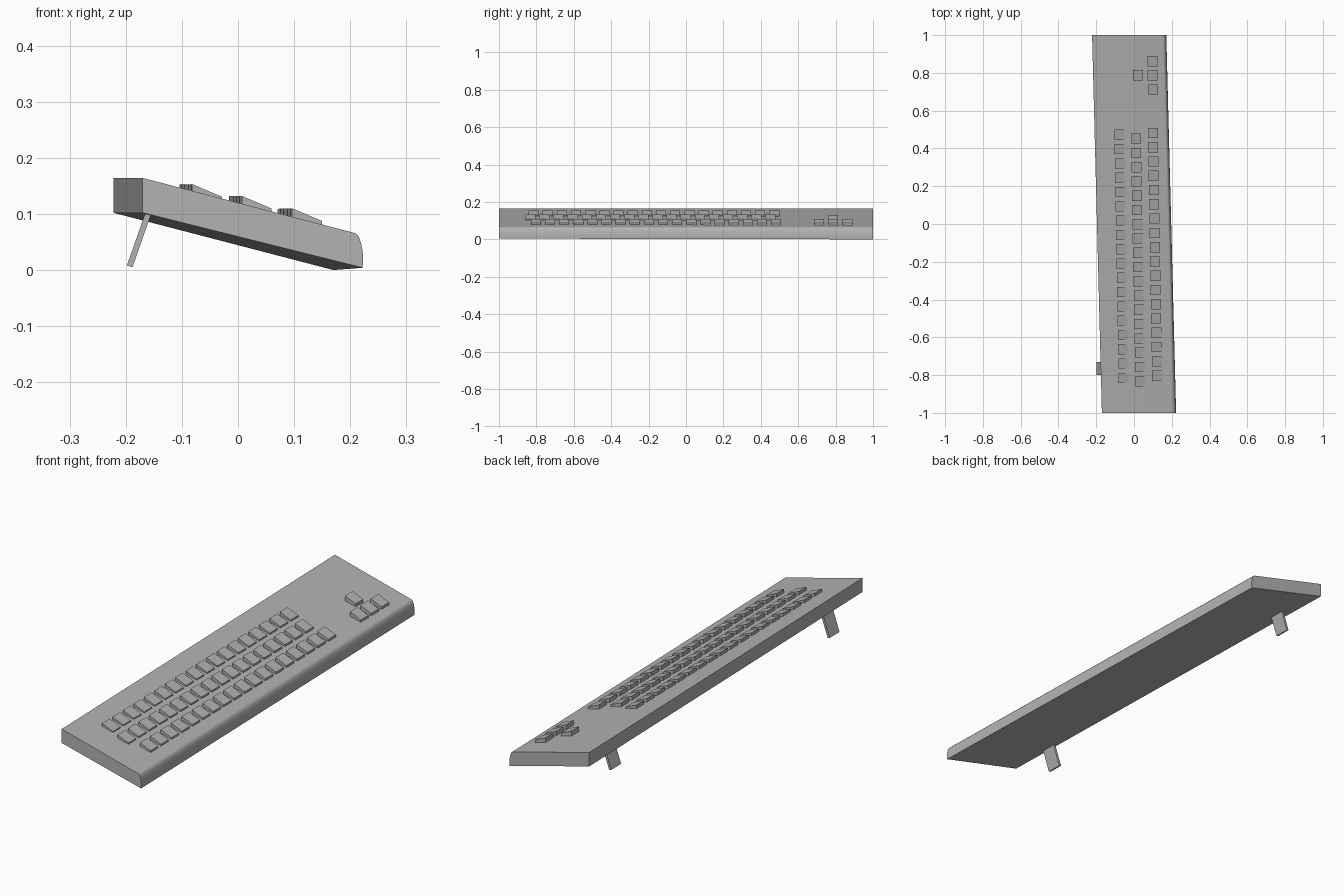
import bpy, bmesh

if "Cube" in bpy.data.objects:
    bpy.data.objects.remove(bpy.data.objects["Cube"])

BODY_SKEW = -0.026   # x drift of the case per unit y
KEY_SKEW = -0.018    # x drift of the key rows per unit y

# Dark grey plastic for every part
grey = bpy.data.materials.new("dark_grey_plastic")
grey.diffuse_color = (0.45, 0.45, 0.45, 1)
grey.use_nodes = True
grey.node_tree.nodes["Principled BSDF"].inputs["Base Color"].default_value = grey.diffuse_color


def add_prism(bm, profile, y0, y1, skew=0.0):
    """Extrude an x-z profile from y0 to y1, optionally skewed in x."""
    a = [bm.verts.new((x + skew * y0, y0, z)) for x, z in profile]
    b = [bm.verts.new((x + skew * y1, y1, z)) for x, z in profile]
    n = len(profile)
    bm.faces.new(a)
    bm.faces.new(b[::-1])
    for i in range(n):
        j = (i + 1) % n
        bm.faces.new((a[j], a[i], b[i], b[j]))


def finish(bm, name):
    bmesh.ops.recalc_face_normals(bm, faces=bm.faces)
    mesh = bpy.data.meshes.new(name)
    bm.to_mesh(mesh)
    bm.free()
    mesh.materials.append(grey)
    obj = bpy.data.objects.new(name, mesh)
    bpy.context.collection.objects.link(obj)
    return obj


# Case: tilted slab with rounded front edge
bm = bmesh.new()
add_prism(bm, [(-0.196, 0.102), (0.196, 0.002), (0.197, 0.018), (0.196, 0.035),
               (0.193, 0.049), (0.189, 0.060), (0.184, 0.065), (0.178, 0.067),
               (-0.196, 0.164)], -1, 1, BODY_SKEW)
# lowest corner touches the floor
for v in bm.verts:
    if v.co.z < 0.003:
        v.co.z = 0.0 if v.co.y > 0 else 0.004
case = finish(bm, "case")
bpy.context.view_layer.objects.active = case
case.select_set(True)
bpy.ops.object.shade_smooth_by_angle()


def add_key(bm, x, y, z):
    """Wedge key: x is the back edge, z the top of the back edge."""
    add_prism(bm, [(x, z), (x + 0.053, z - 0.0225),
                   (x + 0.053, z - 0.04), (x, z - 0.027)], y - 0.027, y + 0.027)


# Three key rows: back edge x at y = 0, back top z, first and last key y
ROWS = {"back_key_row": (-0.096, 0.153, 0.472, -0.815),
        "middle_key_row": (-0.008, 0.132, 0.452, -0.832),
        "front_key_row": (0.082, 0.110, 0.482, -0.803)}
for name, (x, z, y0, y1) in ROWS.items():
    bm = bmesh.new()
    for i in range(18):
        y = y0 + (y1 - y0) * i / 17
        add_key(bm, x + KEY_SKEW * y, y, z)
    finish(bm, name)

# Arrow key cluster
bm = bmesh.new()
for y in (0.712, 0.787, 0.862):
    add_key(bm, 0.086 + KEY_SKEW * y, y, 0.109)
add_key(bm, -0.005, 0.787, 0.131)
finish(bm, "arrow_keys")

# Fold-out feet under the back edge
for name, y in (("left_foot", -0.765), ("right_foot", 0.775)):
    bm = bmesh.new()
    add_prism(bm, [(-0.198, 0.008), (-0.188, 0.005), (-0.154, 0.102), (-0.164, 0.105)],
              y - 0.035, y + 0.035)
    finish(bm, name)
